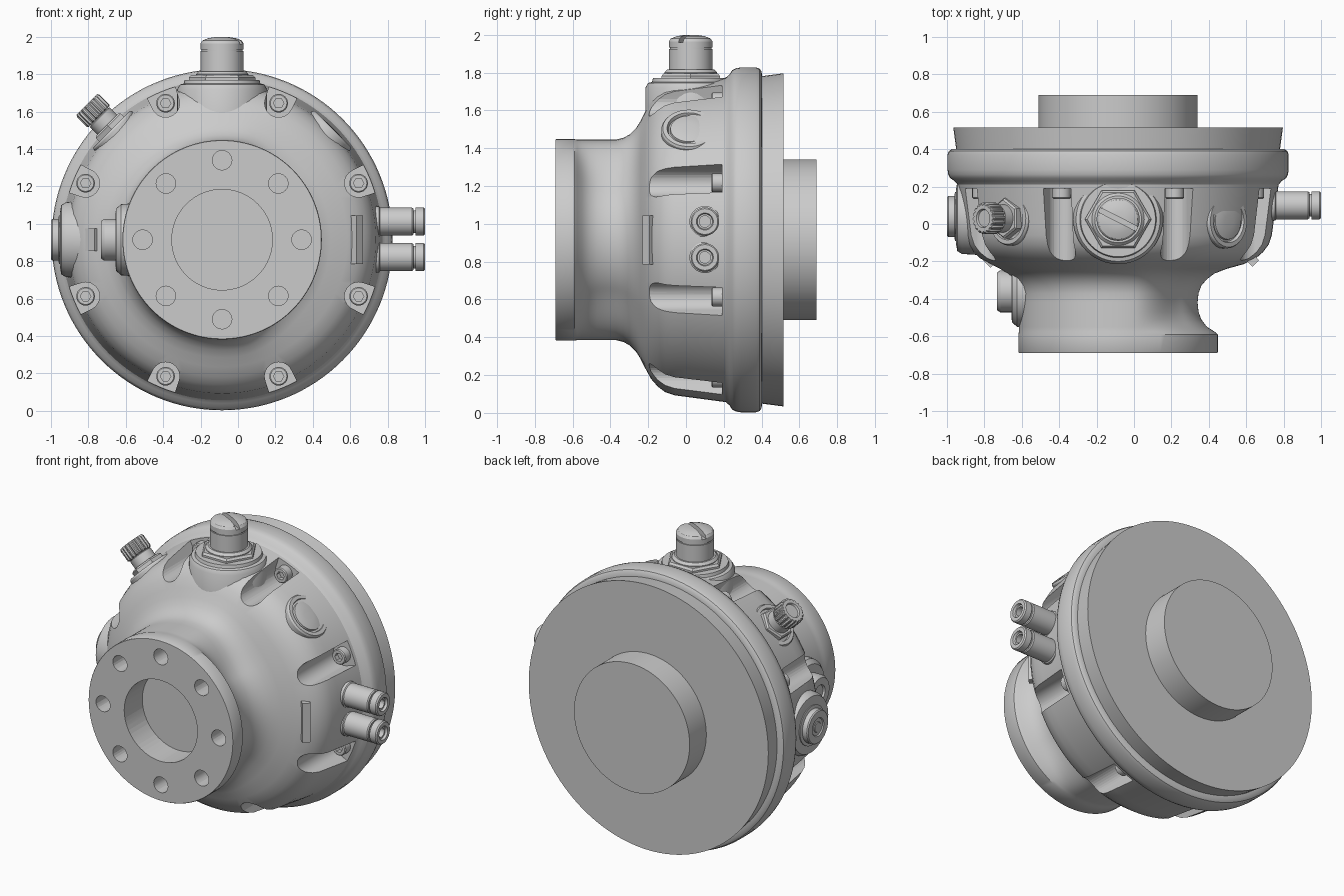
import bpy, bmesh, math
from mathutils import Vector, Matrix

if "Cube" in bpy.data.objects:
    bpy.data.objects.remove(bpy.data.objects["Cube"])

CX, CZ = -0.085, 0.915          # main axis runs along y through here


def radial(deg, r, y):
    a = math.radians(deg)
    return Vector((CX + r * math.cos(a), y, CZ + r * math.sin(a)))


def outward(deg):
    a = math.radians(deg)
    return Vector((math.cos(a), 0, math.sin(a)))


def frame(loc, axis):
    return Matrix.Translation(loc) @ Vector(axis).to_track_quat('Z', 'Y').to_matrix().to_4x4()


def finish(name, bm, smooth=True):
    bmesh.ops.remove_doubles(bm, verts=bm.verts, dist=1e-5)
    bmesh.ops.recalc_face_normals(bm, faces=bm.faces)
    me = bpy.data.meshes.new(name)
    bm.to_mesh(me)
    bm.free()
    ob = bpy.data.objects.new(name, me)
    bpy.context.collection.objects.link(ob)
    if smooth:
        shade(ob)
    return ob


def activate(ob):
    bpy.ops.object.select_all(action='DESELECT')
    ob.select_set(True)
    bpy.context.view_layer.objects.active = ob


def shade(ob):
    activate(ob)
    bpy.ops.object.shade_smooth_by_angle(angle=math.radians(32))


def lathe(name, pts, loc, axis, n=48, radius=lambda r, i, k: r):
    """Revolve (radius, height) points; the ends are closed on the axis."""
    bm = bmesh.new()
    m = frame(loc, axis)
    pts = [(0, pts[0][1])] + list(pts) + [(0, pts[-1][1])]
    rings = []
    for k, (r, h) in enumerate(pts):
        ring = []
        for i in range(n):
            a = 2 * math.pi * i / n
            q = radius(r, i, k)
            ring.append(bm.verts.new(m @ Vector((q * math.cos(a), q * math.sin(a), h))))
        rings.append(ring)
    for a, b in zip(rings, rings[1:]):
        for i in range(n):
            j = (i + 1) % n
            bm.faces.new((a[i], a[j], b[j], b[i]))
    return finish(name, bm)


def cut(target, cutter):
    mod = target.modifiers.new("cut", 'BOOLEAN')
    mod.operation, mod.solver, mod.object = 'DIFFERENCE', 'EXACT', cutter
    activate(target)
    bpy.ops.object.modifier_apply(modifier=mod.name)
    bpy.data.objects.remove(cutter)
    shade(target)


def prism(bm, outline, m, h0, h1):
    """Closed prism from a 2D outline, between two heights of frame m."""
    lo = [bm.verts.new(m @ Vector((x, y, h0))) for x, y in outline]
    hi = [bm.verts.new(m @ Vector((x, y, h1))) for x, y in outline]
    bm.faces.new(lo)
    bm.faces.new(hi)
    for i in range(len(lo)):
        j = (i + 1) % len(lo)
        bm.faces.new((lo[i], lo[j], hi[j], hi[i]))


def circle(r, n):
    return [(r * math.cos(2 * math.pi * i / n), r * math.sin(2 * math.pi * i / n)) for i in range(n)]


# Housing: (radius, y, radius on the +x side where the neck is scooped)
prof = [(.53, -.69, .53), (.533, -.685, .533), (.533, -.59, .533), (.53, -.575, .515),
        (.53, -.55, .475), (.53, -.51, .445), (.53, -.47, .43), (.53, -.42, .425),
        (.53, -.37, .43), (.54, -.33, .445), (.56, -.295, .475), (.59, -.265, .515),
        (.63, -.24, .58), (.68, -.215, .67), (.735, -.185, .735), (.775, -.15, .775),
        (.805, -.11, .805), (.822, -.06, .822), (.83, 0, .83), (.858, .21, .858),
        (.875, .23, .875), (.898, .245, .898), (.908, .265, .908), (.912, .29, .912),
        (.912, .37, .912), (.905, .39, .905), (.89, .4, .89), (.866, .402, .866),
        (.881, .515, .881), (.425, .515, .425), (.425, .69, .425)]
body = lathe("housing", [(r, y) for r, y, s in prof], (CX, 0, CZ), (0, 1, 0), 128)
side = {round(y, 4): (r, s) for r, y, s in prof}
for v in body.data.vertices:
    r, s = side.get(round(v.co.y, 4), (1, 1))
    d = Vector((v.co.x - CX, 0, v.co.z - CZ))
    if r != s and d.length > .3:
        t = min(1, max(0, (d.normalized().x - .15) / .65))
        k = 1 + (s / r - 1) * t * t * (3 - 2 * t)
        v.co.x, v.co.z = CX + d.x * k, CZ + d.z * k

# Bolt pockets, centre bore and flange holes
bm = bmesh.new()
slot = [(.075 * math.cos(a), .075 * math.sin(a)) for a in
        [math.pi / 2 + math.pi * i / 16 for i in range(17)]] + [(.3, -.1), (.3, .1)]
for i in range(8):
    a = 22.5 + 45 * i
    o, u = outward(a), Vector((0, 1, 0))
    m = Matrix((o, u.cross(o), u)).transposed().to_4x4()
    m.translation = radial(a, .79, 0)
    prism(bm, slot, m, -.42, .19)
    prism(bm, circle(.052, 24), frame(radial(45 * i, .425, 0), (0, 1, 0)), -.8, -.57)
prism(bm, circle(.269, 64), frame((CX, 0, CZ), (0, 1, 0)), -.8, -.5)
cut(body, finish("pocket_cutter", bm, False))

# Socket-head bolts in the pockets
for i in range(8):
    a = 22.5 + 45 * i
    bolt = lathe(f"bolt_{i + 1}", [(.044, -.06), (.05, -.054), (.05, 0)],
                 radial(a, .79, .195), (0, 1, 0), 24)
    bm = bmesh.new()
    prism(bm, circle(.028, 6), frame(radial(a, .79, .195), (0, 1, 0)), -.1, -.03)
    cut(bolt, finish("socket_cutter", bm, False))

# Top boss with slotted plug
UP = (0, 0, 1)
top = (CX, .025, 0)
lathe("top_boss", [(.24, 1.5), (.24, 1.72), (.225, 1.745), (.205, 1.75), (.2, 1.77), (.165, 1.77)], top, UP, 8 * 6)
lathe("top_plug_nut", [(.178, 1.7), (.178, 1.782), (.165, 1.795)], top, UP, 6)
lathe("top_plug_collar", [(.14, 1.75), (.14, 1.80), (.125, 1.815)], top, UP)
plug = lathe("top_plug", [(.115, 1.75), (.115, 1.925), (.109, 1.925), (.109, 1.932), (.115, 1.932),
                          (.115, 1.965), (.105, 1.98), (.075, 1.992), (.04, 1.998)], top, UP)
bm = bmesh.new()
prism(bm, [(-.2, -.013), (.2, -.013), (.2, .013), (-.2, .013)],
      Matrix.Translation(top) @ Matrix.Rotation(math.radians(-27), 4, 'Z'), 1.96, 2.1)
cut(plug, finish("slot_cutter", bm, False))

# Upper right round cover, set in a ring
lathe("cover_ring", [(.145, .6), (.145, .825), (.138, .836), (.115, .836), (.108, .818), (.1, .818),
                     (.097, .832), (.07, .838), (.035, .841)], radial(45, 0, .015), outward(45))

# Upper left bleed valve with knurled knob
loc, out = radial(135, 0, .03), outward(135)
lathe("valve_ring", [(.145, .6), (.145, .825), (.138, .836), (.115, .836), (.11, .82)], loc, out)
lathe("valve_nut", [(.108, .78), (.108, .86), (.098, .87)], loc, out, 6)
lathe("valve_neck", [(.075, .82), (.075, .925), (.06, .93), (.06, .95)], loc, out)
lathe("valve_knob", [(.078, .93), (.085, .938), (.085, 1.012), (.078, 1.022), (.05, 1.022), (.045, 1.01)],
      loc, out, 72, lambda r, i, k: r - (.008 if r > .07 and i % 4 < 2 else 0))

# Left boss with stepped cap
loc, out = radial(180, 0, .04), outward(180)
lathe("left_boss", [(.215, .6), (.2, .835), (.185, .86), (.15, .866), (.13, .866)], loc, out)
lathe("left_cap", [(.13, .8), (.13, .872), (.11, .876), (.11, .908), (.104, .915), (.06, .915),
                   (.055, .908), (.035, .908), (.03, .912)], loc, out)

# Plug on the left of the neck
loc = radial(180, 0, -.36)
lathe("neck_boss", [(.2, .4), (.19, .54), (.165, .568), (.13, .57)], loc, out)
lathe("neck_plug", [(.112, .5), (.112, .63), (.1, .648), (.055, .648), (.05, .635)], loc, out)

# Two hose fittings on the right
for i, z in enumerate((1.012, .822)):
    lathe(f"hose_fitting_{i + 1}",
          [(.082, .6), (.082, .755), (.075, .76), (.075, .93), (.07, .937), (.06, .937), (.06, .95),
           (.075, .95), (.075, .992), (.068, 1.0), (.045, 1.0), (.04, .985), (.03, .985), (.03, .9)],
          (0, .1, z), (1, 0, 0), 36)

# Small raised plates on the shoulder
for name, x, y, w, h in (("left_plate", -.775, -.185, .08, .12), ("right_plate", .63, -.19, .05, .26)):
    bm = bmesh.new()
    tilt = Matrix.Rotation(math.radians(45 if x > 0 else -45), 4, 'Z')
    bmesh.ops.create_cube(bm, size=1, matrix=Matrix.Translation((x, y, CZ)) @ tilt
                          @ Matrix.Diagonal((w, .06, h, 1)))
    finish(name, bm)
